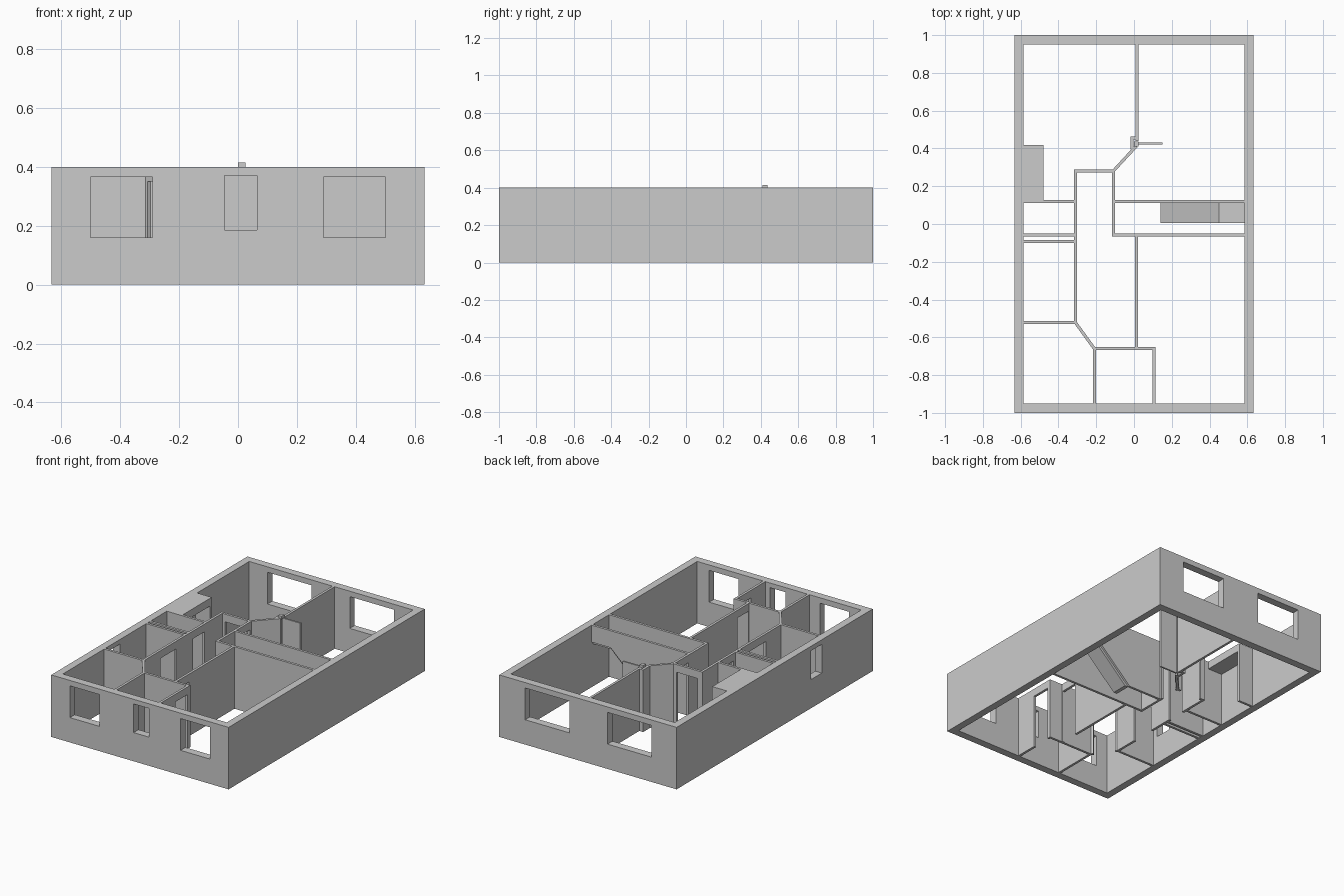
import bpy, bmesh
from mathutils import Vector

if "Cube" in bpy.data.objects:
    bpy.data.objects.remove(bpy.data.objects["Cube"])

H = 0.4        # wall height
DOOR = 0.35    # door head height
T = 0.016      # partition thickness


def finish(name, bm):
    bmesh.ops.recalc_face_normals(bm, faces=bm.faces)
    me = bpy.data.meshes.new(name)
    bm.to_mesh(me)
    bm.free()
    ob = bpy.data.objects.new(name, me)
    bpy.context.collection.objects.link(ob)
    return ob


def extrude(name, pts, vec):
    """Solid made by sweeping a planar outline along vec."""
    bm = bmesh.new()
    face = bm.faces.new([bm.verts.new(p) for p in pts])
    res = bmesh.ops.extrude_face_region(bm, geom=[face], use_keep_orig=True)
    moved = [v for v in res["geom"] if isinstance(v, bmesh.types.BMVert)]
    bmesh.ops.translate(bm, vec=vec, verts=moved)
    return finish(name, bm)


def box(name, x0, x1, y0, y1, z0, z1):
    return extrude(name, [(x0, y0, z0), (x1, y0, z0), (x1, y1, z0), (x0, y1, z0)],
                   (0, 0, z1 - z0))


def panel(name, a, b, outline, t=T):
    """Wall along plan line a-b; outline is (distance, height) in elevation."""
    a, b = Vector((*a, 0)), Vector((*b, 0))
    d = (b - a).normalized()
    n = Vector((-d.y, d.x, 0)) * t
    return extrude(name, [a + d * s + Vector((0, 0, z)) - n / 2 for s, z in outline], n)


def wall(name, a, b, doors=()):
    """Full-height partition with floor-to-head door notches."""
    length = (Vector(b) - Vector(a)).length
    low = [(0, 0)]
    for s, e in doors:
        low += [(s, 0), (s, DOOR), (e, DOOR), (e, 0)]
    panel(name, a, b, low + [(length, 0), (length, H), (0, H)])


# Outer shell: ring with window openings
shell = box("outer_walls", -0.633, 0.633, -1, 1, 0, H)
cutters = [("interior", -0.585, 0.585, -0.95, 0.95, -0.1, 0.5)]
for x0, x1, z0, z1 in [(-0.5, -0.29, 0.16, 0.365), (-0.045, 0.065, 0.185, 0.37),
                       (0.29, 0.5, 0.16, 0.365)]:
    cutters.append(("front_window", x0, x1, -1.1, -0.9, z0, z1))
for x0, x1 in [(-0.455, -0.14), (0.133, 0.448)]:
    cutters.append(("back_window", x0, x1, 0.9, 1.1, 0.16, 0.365))
cutters.append(("side_window", -0.7, -0.55, -0.48, -0.37, 0.185, 0.37))
for name, *dims in cutters:
    c = box(name + "_cutter", *dims)
    c.hide_render = True
    m = shell.modifiers.new(name, 'BOOLEAN')
    m.operation, m.solver, m.object = 'DIFFERENCE', 'EXACT', c
# Bake the openings, then remove the cutters
bpy.context.view_layer.objects.active = shell
for m in list(shell.modifiers):
    bpy.ops.object.modifier_apply(modifier=m.name)
for ob in [o for o in bpy.data.objects if "_cutter" in o.name]:
    bpy.data.objects.remove(ob)

# Partitions: name, start, end, door spans along the wall
L = -0.587
for spec in [
    ("back_divider", (0.017, 0.44), (0.017, 0.952)),
    ("back_diagonal", (-0.11, 0.28), (0.012, 0.412)),
    ("corridor_back", (-0.318, 0.28), (-0.1, 0.28), [(0.035, 0.185)]),
    ("corridor_left", (-0.31, -0.525), (-0.31, 0.288), [(0.165, 0.325), (0.495, 0.615)]),
    ("corridor_right", (-0.108, -0.065), (-0.108, 0.288), [(0.205, 0.33)]),
    ("closet_back", (L, 0.118), (-0.31, 0.118)),
    ("duct_back", (L, -0.058), (-0.31, -0.058)),
    ("duct_front", (L, -0.092), (-0.31, -0.092)),
    ("bath_front", (L, -0.522), (-0.302, -0.522)),
    ("front_diagonal", (-0.31, -0.522), (-0.21, -0.66), [(0.015, 0.15)]),
    ("porch_left", (-0.209, -0.952), (-0.209, -0.652)),
    ("porch_back", (-0.217, -0.659), (0.115, -0.659)),
    ("porch_right", (0.107, -0.952), (0.107, -0.652), [(0.15, 0.275)]),
    ("hall_right", (0.013, -0.66), (0.013, -0.06), [(0.015, 0.13)]),
    ("stair_front", (-0.115, -0.058), (0.587, -0.058)),
]:
    wall(*spec)

# Stair wall whose lower edge follows the flight
panel("stair_back", (-0.115, 0.118), (0.587, 0.118),
      [(0, 0), (0.255, 0), (0.565, 0.29), (0.702, 0.29), (0.702, H), (0, H)])

# Stair ramp and landing
extrude("stair_ramp", [(0.14, 0.005, 0), (0.165, 0.005, 0), (0.455, 0.005, 0.275),
                       (0.587, 0.005, 0.275), (0.587, 0.005, 0.295), (0.45, 0.005, 0.295)],
        (0, 0.108, 0))

# Open niche on the left: top slab and end wall
box("niche_top", L, -0.48, 0.115, 0.418, DOOR, H)
box("niche_end", L, -0.48, 0.402, 0.418, 0, DOOR)

# Door leaf standing open with its jamb and post
box("door_leaf", 0.022, 0.15, 0.42, 0.431, 0, H)
box("door_jamb", -0.018, -0.002, 0.395, 0.463, 0, H)
box("jamb_link", -0.018, 0.012, 0.448, 0.463, 0, H)
box("door_post", 0.0, 0.025, 0.41, 0.437, H - 0.005, 0.415)
